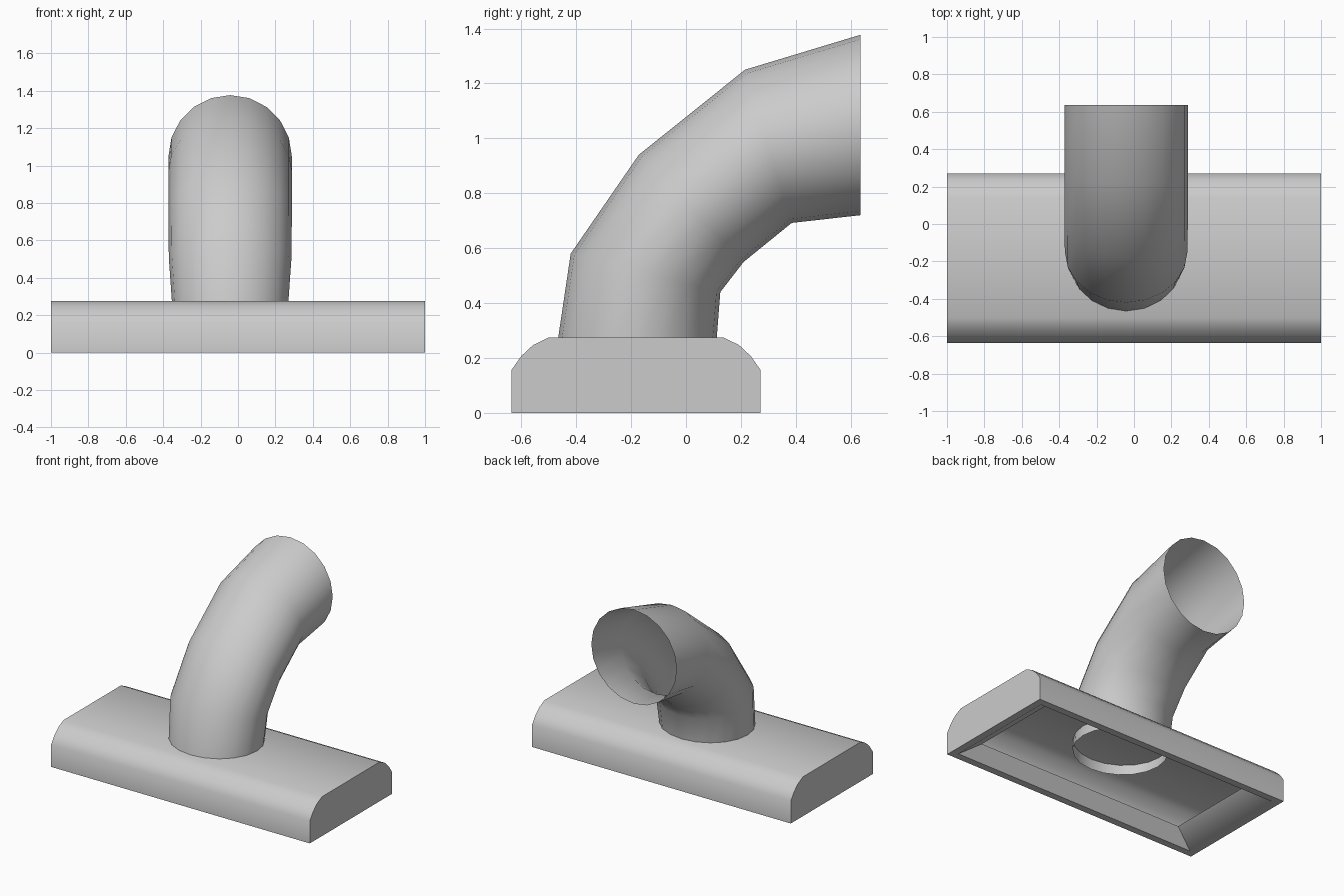
import bpy, bmesh, math
from mathutils import Vector

cube = bpy.data.objects.get("Cube")
if cube:
    bpy.data.objects.remove(cube, do_unlink=True)

grey = bpy.data.materials.new("light_grey")
grey.use_nodes = True
grey.diffuse_color = (0.6, 0.6, 0.6, 1)
grey.node_tree.nodes["Principled BSDF"].inputs["Base Color"].default_value = (0.6, 0.6, 0.6, 1)

MID_Y = -0.182      # centre line of the base


def finish(bm, name, angle):
    mesh = bpy.data.meshes.new(name)
    bm.to_mesh(mesh)
    bm.free()
    mesh.materials.append(grey)
    obj = bpy.data.objects.new(name, mesh)
    bpy.context.collection.objects.link(obj)
    bpy.ops.object.select_all(action='DESELECT')
    obj.select_set(True)
    bpy.context.view_layer.objects.active = obj
    bpy.ops.object.shade_smooth_by_angle(angle=math.radians(angle))
    return obj


def bridge(bm, a, b, closed=True):
    n = len(a)
    for i in range(n if closed else n - 1):
        j = (i + 1) % n
        bm.faces.new((a[i], a[j], b[j], b[i]))


# Base: rounded-shoulder profile swept along x, open underneath
bm = bmesh.new()
half = [(0.453, 0), (0.453, 0.157), (0.418, 0.207), (0.375, 0.247), (0.318, 0.275)]
profile = half + [(-y, z) for y, z in reversed(half)]
ends = [[bm.verts.new((x, MID_Y + y, z)) for y, z in profile] for x in (-1, 1)]
bridge(bm, ends[0], ends[1], closed=False)
for end in ends:
    bm.faces.new(end)

# Bottom rim, then a lip sloping inward and up to a free edge
left, right = ends[1], ends[0]
outer = [right[-1], left[-1], left[0], right[0]]
loops = [outer]
for hx, hy, z in ((0.95, 0.403, 0), (0.805, 0.345, 0.1)):
    loops.append([bm.verts.new((sx * hx, MID_Y + sy * hy, z))
                  for sx, sy in ((-1, -1), (1, -1), (1, 1), (-1, 1))])
for a, b in zip(loops, loops[1:]):
    bridge(bm, a, b)
bmesh.ops.recalc_face_normals(bm, faces=bm.faces)
finish(bm, "base", 40)

# Pipe: open elbow lofted through tilted rings (outer point, inner point, x radius)
rings = [
    ((-0.475, 0.21), (0.107, 0.21), 0.307),
    ((-0.42, 0.58), (0.125, 0.44), 0.328),
    ((-0.172, 0.94), (0.21, 0.55), 0.33),
    ((0.215, 1.25), (0.385, 0.692), 0.33),
    ((0.635, 1.377), (0.635, 0.72), 0.33),
]
SIDES = 20
bm = bmesh.new()
previous = None
for outer_pt, inner_pt, rx in rings:
    a, b = Vector((0, *outer_pt)), Vector((0, *inner_pt))
    centre, arm = (a + b) / 2, (a - b) / 2
    ring = []
    for i in range(SIDES):
        t = math.tau * i / SIDES
        ring.append(bm.verts.new(centre + arm * math.cos(t)
                                 + Vector((rx * math.sin(t) - 0.042, 0, 0))))
    if previous:
        bridge(bm, previous, ring)
    previous = ring
bmesh.ops.recalc_face_normals(bm, faces=bm.faces)
finish(bm, "elbow_pipe", 60)
